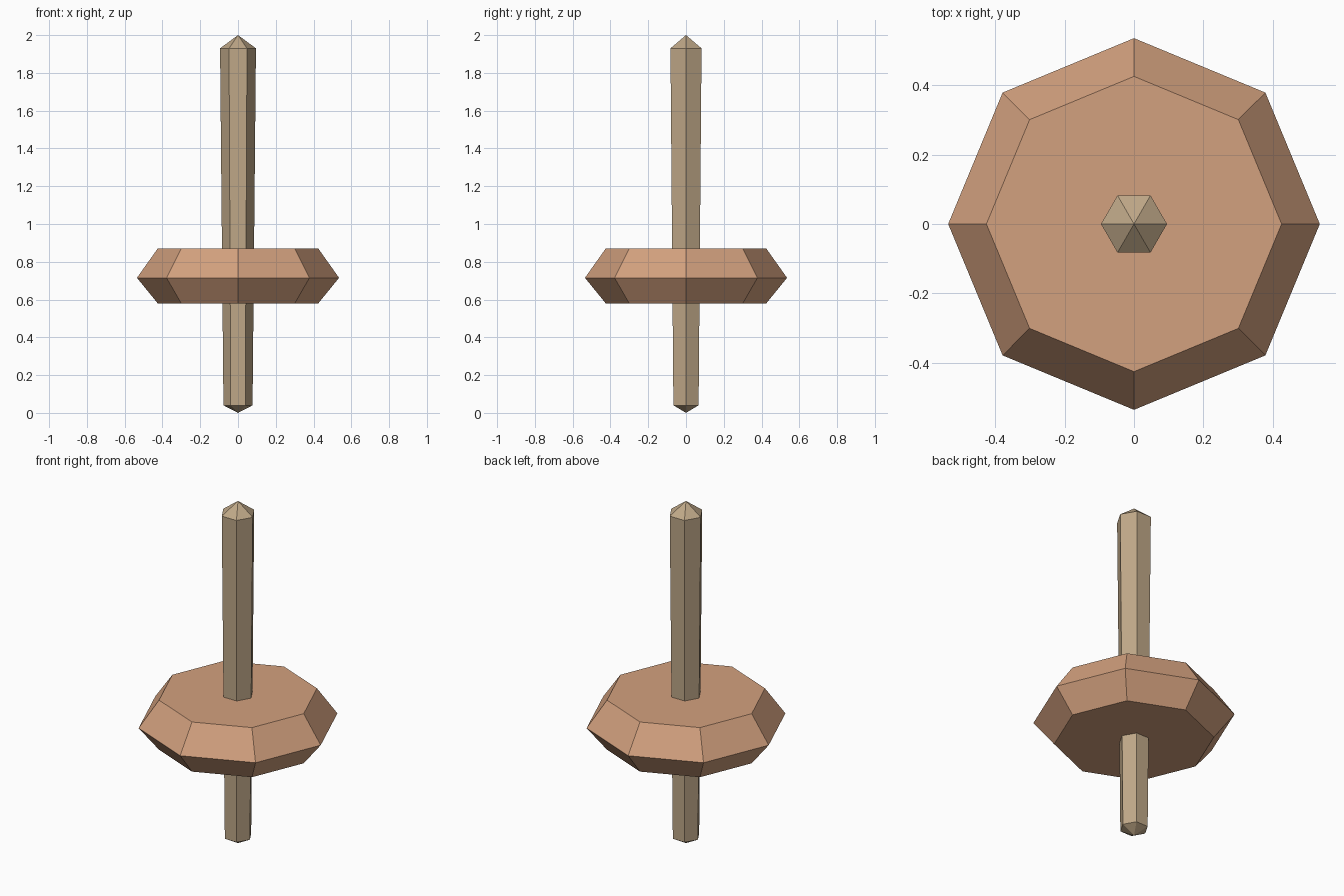
import bpy
import bmesh
from math import cos, sin, tau

cube = bpy.data.objects.get("Cube")
if cube:
    bpy.data.objects.remove(cube, do_unlink=True)


def make_material(name, rgb):
    mat = bpy.data.materials.new(name)
    mat.use_nodes = True
    colour = (*rgb, 1.0)
    mat.diffuse_color = colour
    mat.node_tree.nodes["Principled BSDF"].inputs["Base Color"].default_value = colour
    return mat


def lathe(name, profile, sides, mat):
    """Flat-faced solid from (radius, height) points, bottom to top; radius 0 is a tip."""
    bm = bmesh.new()
    rings = []
    for r, z in profile:
        angles = [tau * i / sides for i in range(sides)] if r else [0]
        rings.append([bm.verts.new((r * cos(a), r * sin(a), z)) for a in angles])
    for low, high in zip(rings, rings[1:]):
        for i in range(sides):
            j = (i + 1) % sides
            corners = [low[i % len(low)], low[j % len(low)],
                       high[j % len(high)], high[i % len(high)]]
            bm.faces.new(list(dict.fromkeys(corners)))
    # Flat caps where the profile does not end in a tip
    for ring in (rings[0], rings[-1]):
        if len(ring) > 1:
            bm.faces.new(ring)
    bmesh.ops.recalc_face_normals(bm, faces=bm.faces)
    mesh = bpy.data.meshes.new(name)
    bm.to_mesh(mesh)
    bm.free()
    mesh.materials.append(mat)
    obj = bpy.data.objects.new(name, mesh)
    bpy.context.collection.objects.link(obj)
    return obj


pale_wood = make_material("pale wood", (0.52, 0.39, 0.245))
warm_clay = make_material("warm clay", (0.65, 0.355, 0.21))

# Tapered six-sided rod with pointed ends
lathe("spindle_shaft", [(0, 0), (0.077, 0.04), (0.095, 1.93), (0, 2)], 6, pale_wood)

# Eight-sided bevelled weight around the rod
lathe("spindle_whorl", [(0.425, 0.58), (0.535, 0.715), (0.425, 0.87)], 8, warm_clay)
